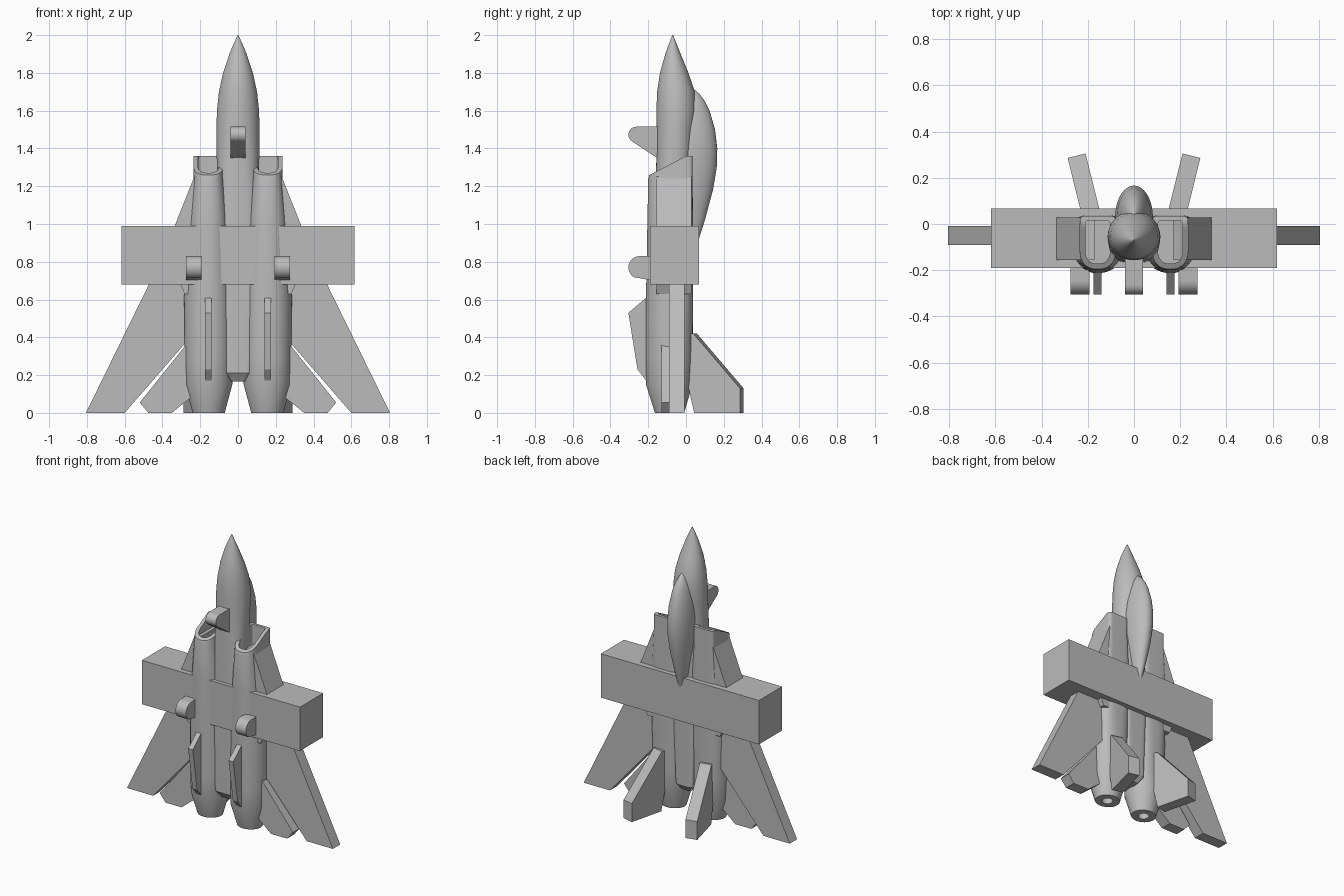
import bpy, bmesh, math
from mathutils import Matrix

if "Cube" in bpy.data.objects:
    bpy.data.objects.remove(bpy.data.objects["Cube"])

grey = bpy.data.materials.new("airframe grey")
grey.diffuse_color = (0.5, 0.5, 0.5, 1)
grey.use_nodes = True
grey.node_tree.nodes["Principled BSDF"].inputs["Base Color"].default_value = grey.diffuse_color


def finish(name, bm, smooth=True):
    bmesh.ops.recalc_face_normals(bm, faces=bm.faces)
    me = bpy.data.meshes.new(name)
    bm.to_mesh(me)
    bm.free()
    me.materials.append(grey)
    ob = bpy.data.objects.new(name, me)
    bpy.context.collection.objects.link(ob)
    if smooth:
        bpy.ops.object.select_all(action='DESELECT')
        ob.select_set(True)
        bpy.context.view_layer.objects.active = ob
        bpy.ops.object.shade_smooth_by_angle(angle=math.radians(32))
    return ob


def ring(cx, hw, y0, yc, y1, nf=2, nb=2, count=48):
    """Superellipse section with its own front and back roundness."""
    pts = []
    for i in range(count):
        a = 2 * math.pi * (i + 0.5) / count
        c, s = math.cos(a), math.sin(a)
        n = nb if s > 0 else nf
        x = cx + hw * math.copysign(abs(c) ** (2 / n), c)
        y = yc + (y1 - yc if s > 0 else yc - y0) * math.copysign(abs(s) ** (2 / n), s)
        pts.append((x, y))
    return pts


def loft(name, rings):
    """Skin a list of equal-length 3D rings and cap both ends."""
    bm = bmesh.new()
    vr = [[bm.verts.new(p) for p in r] for r in rings]
    for a, b in zip(vr, vr[1:]):
        for i in range(len(a)):
            j = (i + 1) % len(a)
            bm.faces.new((a[i], a[j], b[j], b[i]))
    bm.faces.new(vr[0])
    bm.faces.new(vr[-1])
    return finish(name, bm)


def prism(name, pts, lo, hi, axis, matrix=None, smooth=False):
    """Extrude a 2D outline: axis 'y' takes (x, z) points, axis 'x' takes (y, z)."""
    bm = bmesh.new()
    place = (lambda p, d: (p[0], d, p[1])) if axis == 'y' else (lambda p, d: (d, p[0], p[1]))
    a = [bm.verts.new(place(p, lo)) for p in pts]
    b = [bm.verts.new(place(p, hi)) for p in pts]
    bm.faces.new(a)
    bm.faces.new(b)
    for i in range(len(a)):
        j = (i + 1) % len(a)
        bm.faces.new((a[i], a[j], b[j], b[i]))
    if matrix:
        bm.transform(matrix)
    return finish(name, bm, smooth)


def flat(pts, z):
    return [(x, y, z) for x, y in pts]


# Fuselage: pointed nose running into a boxy spine (z, half width, front, back, roundness)
body = [(2.0, .002, -.072, -.068, 2), (1.95, .025, -.092, -.048, 2), (1.9, .046, -.110, -.028, 2),
        (1.8, .079, -.138, .013, 2), (1.7, .101, -.153, .047, 2), (1.6, .112, -.157, .057, 2),
        (1.5, .114, -.157, .048, 2), (1.36, .113, -.157, .035, 2.2), (1.2, .11, -.16, .034, 3),
        (.99, .1, -.165, .034, 4), (.68, .09, -.172, .032, 7), (.21, .068, -.172, .03, 9),
        (.165, .035, -.14, .0, 9)]
loft("fuselage", [flat(ring(0, hw, y0, (y0 + y1) / 2, y1, n, n), z) for z, hw, y0, y1, n in body])

# Canopy: long teardrop on the back (z, depth)
drop = [(1.72, .005), (1.69, .04), (1.65, .07), (1.6, .095), (1.5, .124), (1.4, .136), (1.3, .133),
        (1.18, .113), (1.02, .07), (.92, .038), (.82, .004)]
loft("canopy", [flat(ring(0, d * .6, .03 - d, .03, .03 + d), z) for z, d in drop])

# Square wing block
prism("wing_block", [(-.618, .68), (.618, .68), (.618, .99), (-.618, .99)], -.19, .068, 'y')


def lip(pts):
    """Raked intake mouth."""
    return [(x, y, 1.36 - .52 * max(0, -y)) for x, y in pts]


def stub(name, lo, hi, cy, cz, r, root, bottom):
    """Rounded landing gear block."""
    pts = [(root, cz + r)]
    pts += [(cy + r * math.cos(math.radians(a)), cz + r * math.sin(math.radians(a)))
            for a in range(90, 241, 15)]
    prism(name, pts + [(root, bottom)], lo, hi, 'x', smooth=True)


stub("nose_gear", -.04, .04, -.263, 1.473, .042, -.14, 1.34)

for side, s in (("right", 1), ("left", -1)):
    def mir(rings):
        return [[(s * x, y, z) for x, y, z in r] for r in rings]

    def span(a, b):
        return sorted((s * a, s * b))

    # Engine nacelle: hollow nozzle, tapered tail, round body, U-shaped hollow intake
    sections = [(.0, .155, .085, -.165, -.088, -.01, 2, 2), (.15, .155, .125, -.212, -.088, .035, 2, 2),
                (.3, .157, .127, -.213, -.088, .036, 2, 2.4), (.62, .158, .127, -.212, -.088, .037, 2, 3),
                (.99, .157, .105, -.205, -.1, .037, 2.2, 6), (1.24, .157, .079, -.2, -.11, .035, 2.4, 12)]
    hole = ring(.155, .036, -.124, -.088, -.052)
    inner = ring(.157, .054, -.172, -.11, .015, 2.4, 12)
    rings = [flat(hole, .06), flat(hole, 0)]
    rings += [flat(ring(*sec[1:]), sec[0]) for sec in sections]
    rings += [lip(ring(.157, .078, -.195, -.11, .035, 2.4, 12)), lip(inner), flat(inner, 1.08)]
    loft(side + "_nacelle", mir(rings))

    # Glove that widens from the intake to the wing block
    outline = [(.17, 1.27), (.232, 1.25), (.335, .99), (.335, .75), (.283, .63), (.17, .63)]
    prism(side + "_glove", [(s * x, z) for x, z in outline], -.155, .028, 'y')

    # Swept wing and tailplane
    wing = [(.2, .99), (.32, .99), (.805, 0), (.6, 0), (.2, .46)]
    prism(side + "_wing", [(s * x, z) for x, z in wing], -.09, -.008, 'y')
    tail = [(.2, .45), (.28, .355), (.52, .055), (.475, 0), (.35, 0), (.295, .045), (.2, .12)]
    prism(side + "_tailplane", [(s * x, z) for x, z in tail], -.13, -.05, 'y')

    # Canted tail fin
    fin = [(-.07, .42), (.0, .42), (.255, .13), (.255, 0), (.005, 0), (-.03, .15), (-.07, .17)]
    cant = Matrix.Translation((s * .187, .048, 0)) @ Matrix.Rotation(-s * math.radians(14), 4, 'Z')
    prism(side + "_fin", fin, -.04, .04, 'x', cant)

    # Belly strake
    strake = [(-.17, .63), (-.21, .61), (-.305, .53), (-.257, .23), (-.21, .17), (-.17, .17)]
    prism(side + "_strake", strake, *span(.14, .176), 'x')

    # Main gear block
    stub(side + "_main_gear", *span(.193, .275), -.245, .77, .06, -.17, .7)
